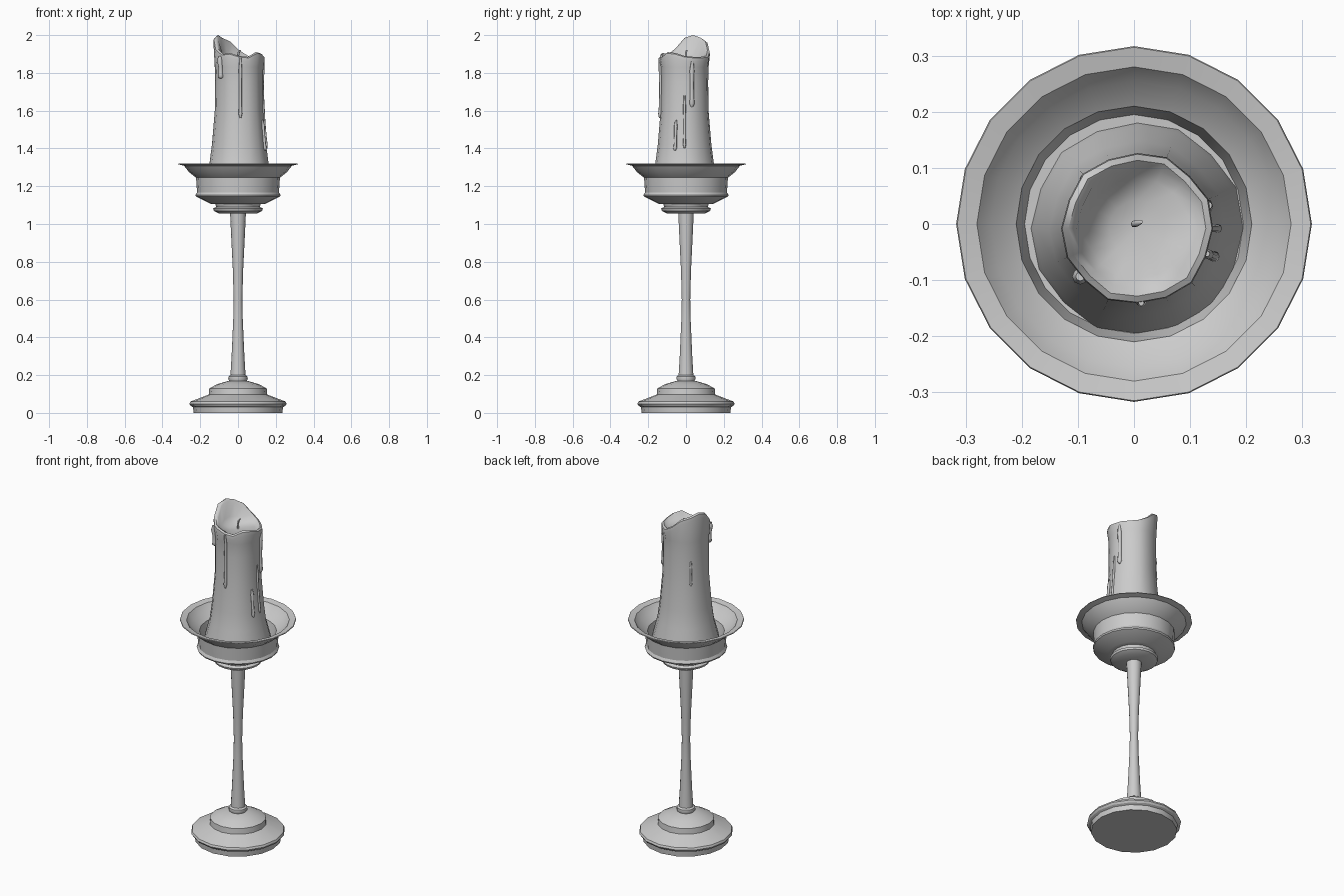
import bpy, bmesh
from math import sin, cos, pi, radians

if "Cube" in bpy.data.objects:
    bpy.data.objects.remove(bpy.data.objects["Cube"])


def finish(name, bm, angle):
    bmesh.ops.remove_doubles(bm, verts=bm.verts, dist=1e-5)
    bmesh.ops.recalc_face_normals(bm, faces=bm.faces)
    mesh = bpy.data.meshes.new(name)
    bm.to_mesh(mesh)
    bm.free()
    ob = bpy.data.objects.new(name, mesh)
    bpy.context.collection.objects.link(ob)
    bpy.ops.object.select_all(action='DESELECT')
    ob.select_set(True)
    bpy.context.view_layer.objects.active = ob
    bpy.ops.object.shade_smooth_by_angle(angle=radians(angle))
    return ob


def skin(name, rings, angle=35):
    """Bridge successive rings of points with faces."""
    bm = bmesh.new()
    rows = [[bm.verts.new(p) for p in ring] for ring in rings]
    n = len(rows[0])
    for a, b in zip(rows, rows[1:]):
        for i in range(n):
            j = (i + 1) % n
            bm.faces.new((a[i], a[j], b[j], b[i]))
    return finish(name, bm, angle)


def lathe(name, profile, sides, angle=35):
    return skin(name, [[(r * cos(2 * pi * i / sides), r * sin(2 * pi * i / sides), z)
                        for i in range(sides)] for r, z in profile], angle)


# Stepped foot
lathe("foot", [(0, 0), (.235, 0), (.238, .03), (.25, .037), (.257, .048), (.252, .06),
               (.155, .097), (.152, .13), (.11, .152), (.05, .17), (0, .17)], 16, 25)

# Stem with a waist and a collar at the bottom
lathe("stem", [(0, .16), (.045, .165), (.052, .18), (.05, .193), (.04, .2), (.034, .3),
               (.025, .5), (.023, .6), (.027, .75), (.036, .93), (.042, 1.06), (0, 1.06)], 14)

# Drip dish with flared rim
lathe("dish", [(0, 1.055), (.1, 1.055), (.128, 1.07), (.132, 1.082), (.115, 1.09),
               (.12, 1.105), (.145, 1.107), (.222, 1.145), (.225, 1.153), (.217, 1.168),
               (.222, 1.245), (.26, 1.275), (.285, 1.308), (.317, 1.316), (.315, 1.32),
               (.28, 1.313), (.255, 1.28), (.21, 1.25), (.195, 1.18), (0, 1.17)], 20, 30)

# Candle: flared body, uneven melted rim, hollow top
CX, CY = .006, -.008
BODY = [(1.17, .19), (1.22, .182), (1.32, .156), (1.42, .143), (1.6, .128), (1.75, .126), (1.83, .128)]
RIM = [1.89, 1.885, 1.885, 1.89, 1.92, 1.965, 1.985, 2.0,
       1.985, 1.93, 1.90, 1.905, 1.89, 1.885, 1.91, 1.905]
N = len(RIM)


def body_radius(z):
    for (z0, r0), (z1, r1) in zip(BODY, BODY[1:]):
        if z <= z1:
            return r0 + (r1 - r0) * (z - z0) / (z1 - z0)
    return BODY[-1][1] + .005


def ring(radius, height):
    return [(CX + radius(i) * cos(2 * pi * i / N), CY + radius(i) * sin(2 * pi * i / N), height(i))
            for i in range(N)]


def lump(i):
    return .003 * sin(i * 2.4)


rings = [ring(lambda i, r=r: r + lump(i), lambda i, z=z: z) for z, r in BODY]
rings += [ring(lambda i: .135 + lump(i), lambda i: RIM[i] - .025),
          ring(lambda i: .133 + lump(i), lambda i: RIM[i] - .006),
          ring(lambda i: .122 + lump(i), lambda i: RIM[i]),
          ring(lambda i: .108 + lump(i), lambda i: RIM[i] - .012),
          ring(lambda i: .09, lambda i: 1.872 + .25 * (RIM[i] - 1.885)),
          ring(lambda i: .05, lambda i: 1.866),
          ring(lambda i: 0, lambda i: 1.862)]
skin("candle", rings, 50)


def tube(name, points, sides=8):
    """Horizontal-section tube through (x, y, z, radius) points, closed ends."""
    pts = [(*points[0][:3], 0)] + points + [(*points[-1][:3], 0)]
    skin(name, [[(x + r * cos(2 * pi * k / sides), y + r * sin(2 * pi * k / sides), z)
                 for k in range(sides)] for x, y, z, r in pts], 60)


# Wax drips: angle, top, bottom, thickness
DRIPS = [(-87, 1.88, 1.56, .010), (18, 1.86, 1.62, .014), (0, 1.68, 1.40, .008),
         (-140, 1.89, 1.77, .016), (137, 1.72, 1.57, .008), (-20, 1.55, 1.39, .010)]
for n, (deg, top, bottom, w) in enumerate(DRIPS):
    a = radians(deg)
    pts = []
    for t, k in [(0, .5), (.2, .9), (.5, .75), (.8, .8), (.93, 1.0), (1, .4)]:
        z = top + (bottom - top) * t
        r = body_radius(z)
        pts.append((CX + r * cos(a), CY + r * sin(a), z, w * k))
    tube(f"wax_drip_{n + 1}", pts)

# Bent wick
tube("wick", [(0, 0, 1.855, .006), (0, 0, 1.89, .006), (.004, .001, 1.91, .006),
              (.012, .004, 1.922, .004)], 6)
